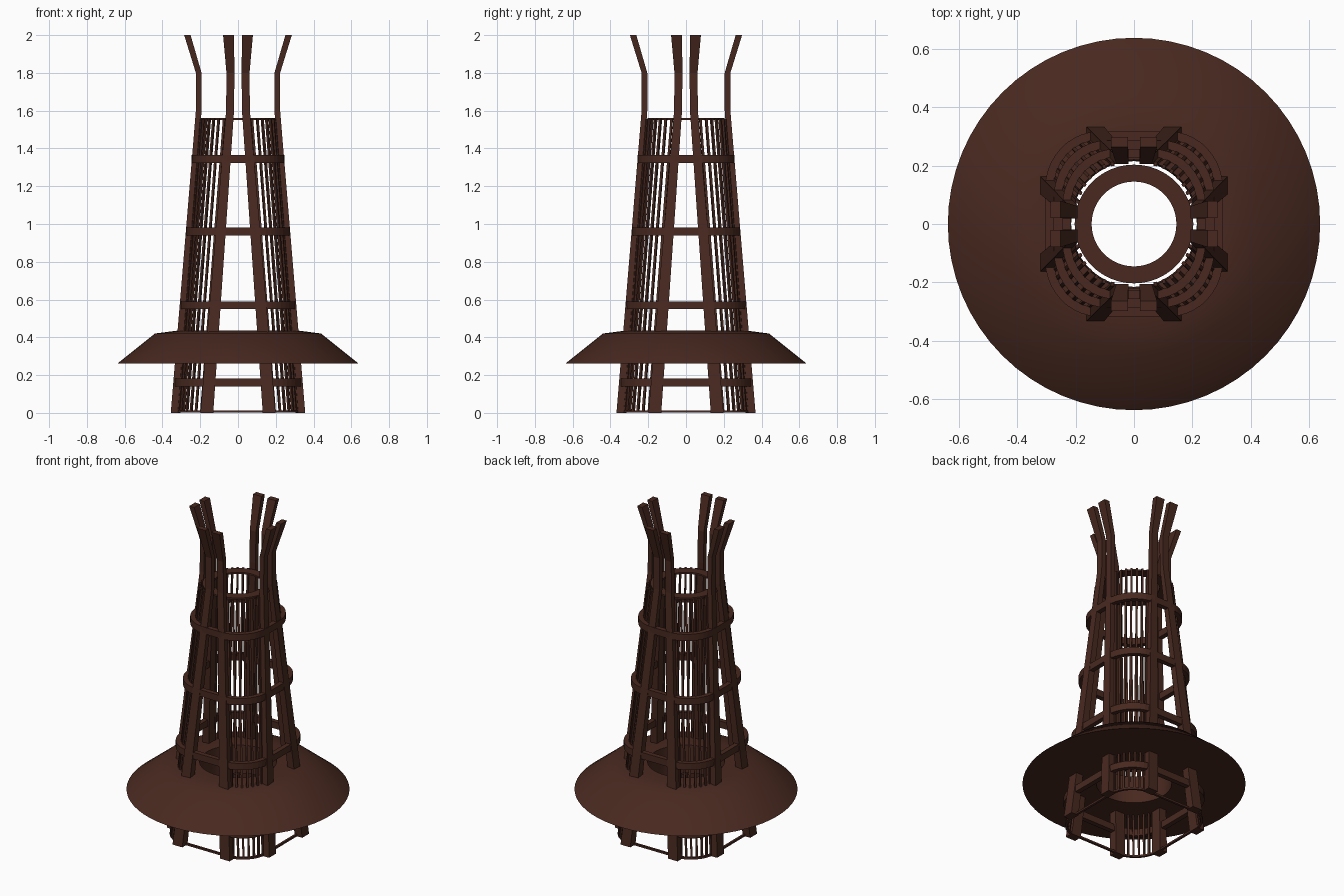
import bpy, bmesh, math

if "Cube" in bpy.data.objects:
    bpy.data.objects.remove(bpy.data.objects["Cube"])

wood = bpy.data.materials.new("dark_brown")
wood.diffuse_color = (0.065, 0.022, 0.014, 1)
wood.use_nodes = True
wood.node_tree.nodes["Principled BSDF"].inputs["Base Color"].default_value = wood.diffuse_color


def finish(name, bm):
    bmesh.ops.recalc_face_normals(bm, faces=bm.faces)
    me = bpy.data.meshes.new(name)
    bm.to_mesh(me)
    bm.free()
    me.materials.append(wood)
    ob = bpy.data.objects.new(name, me)
    bpy.context.collection.objects.link(ob)
    return ob


def skin(bm, loops, closed):
    """Join equal-length vertex rings; cap the ends unless closed."""
    rings = [[bm.verts.new(p) for p in l] for l in loops]
    n = len(rings[0])
    pairs = list(zip(rings, rings[1:] + rings[:1])) if closed else list(zip(rings, rings[1:]))
    for a, b in pairs:
        for i in range(n):
            j = (i + 1) % n
            bm.faces.new((a[i], a[j], b[j], b[i]))
    if not closed:
        bm.faces.new(rings[0])
        bm.faces.new(rings[-1])


# Tower taper: distance of the leg centre from the axis, and half the leg pair spacing
def half(z):
    return 0.33 - 0.122 * min(z / 1.6, 1)


def spread(z):
    return 0.165 - 0.125 * min(z / 1.6, 1)


Y_EXTRA = 0.012  # the tower is slightly deeper than wide


def corner_point(z, off, t, q):
    """Point on rounded corner q (0-3) at fraction t of its arc."""
    a = (q + t) * math.pi / 2
    c = spread(z)
    r = half(z) + off - c
    sx = 1 if q in (0, 3) else -1
    sy = 1 if q < 2 else -1
    return (sx * c + r * math.cos(a), sy * c + (r + Y_EXTRA) * math.sin(a), z)


def outline(zp, off, z):
    pts = []
    for q in range(4):
        for i in range(11):
            x, y, _ = corner_point(zp, off, i / 10, q)
            pts.append((x, y, z))
    return pts


def band(name, z, h, inner, outer):
    bm = bmesh.new()
    skin(bm, [outline(z, inner, z - h / 2), outline(z, outer, z - h / 2),
              outline(z, outer, z + h / 2), outline(z, inner, z + h / 2)], True)
    return finish(name, bm)


# Eight legs, in pairs on four sides, flaring at the top
# (z, radial centre, radial thickness, tangential centre, tangential width)
stations = [(0, 0.33, 0.052, 0.165, 0.068), (1.6, 0.208, 0.03, 0.042, 0.042),
            (1.8, 0.208, 0.03, 0.04, 0.042), (2.0, 0.268, 0.034, 0.05, 0.058)]
for side in range(4):
    for s in (-1, 1):
        bm = bmesh.new()
        loops = []
        for z, r, rt, t, tw in stations:
            if side % 2:
                r += Y_EXTRA
            ring = []
            for u, v in ((-1, -1), (1, -1), (1, 1), (-1, 1)):
                p, w = r + u * rt / 2, s * t + v * tw / 2
                a = side * math.pi / 2
                ring.append((p * math.cos(a) - w * math.sin(a),
                             p * math.sin(a) + w * math.cos(a), z))
            loops.append(ring)
        skin(bm, loops, False)
        finish(f"leg_{side}_{'a' if s < 0 else 'b'}", bm)

# Horizontal hoops
for i, z in enumerate((0.16, 0.57, 0.96, 1.345)):
    band(f"hoop_{i}", z, 0.042, -0.012, 0.018)
band("base_hoop", 0.007, 0.012, -0.022, -0.008)

# Thin upright slats in each rounded corner
bm = bmesh.new()
for q in range(4):
    for k in range(1, 8):
        t, d = k / 8, 0.03
        loops = []
        for z in (0.003, 1.555):
            w = 0.006 / ((half(z) - spread(z)) * math.pi / 2)
            loops.append([corner_point(z, -0.022, t - w, q), corner_point(z, -0.008, t - w, q),
                          corner_point(z, -0.008, t + w, q), corner_point(z, -0.022, t + w, q)])
        skin(bm, loops, False)
finish("corner_slats", bm)


# Turned parts
def lathe(name, profile, n=64):
    bm = bmesh.new()
    skin(bm, [[(r * math.cos(2 * math.pi * i / n), r * math.sin(2 * math.pi * i / n), z)
               for i in range(n)] for r, z in profile], True)
    ob = finish(name, bm)
    bpy.ops.object.select_all(action='DESELECT')
    ob.select_set(True)
    bpy.context.view_layer.objects.active = ob
    bpy.ops.object.shade_smooth_by_angle(angle=math.radians(40))


lathe("top_ring", [(0.145, 1.551), (0.203, 1.551), (0.203, 1.561), (0.145, 1.561)])
lathe("skirt_roof", [(0.215, 0.262), (0.637, 0.262), (0.44, 0.42), (0.31, 0.437), (0.22, 0.437)])
